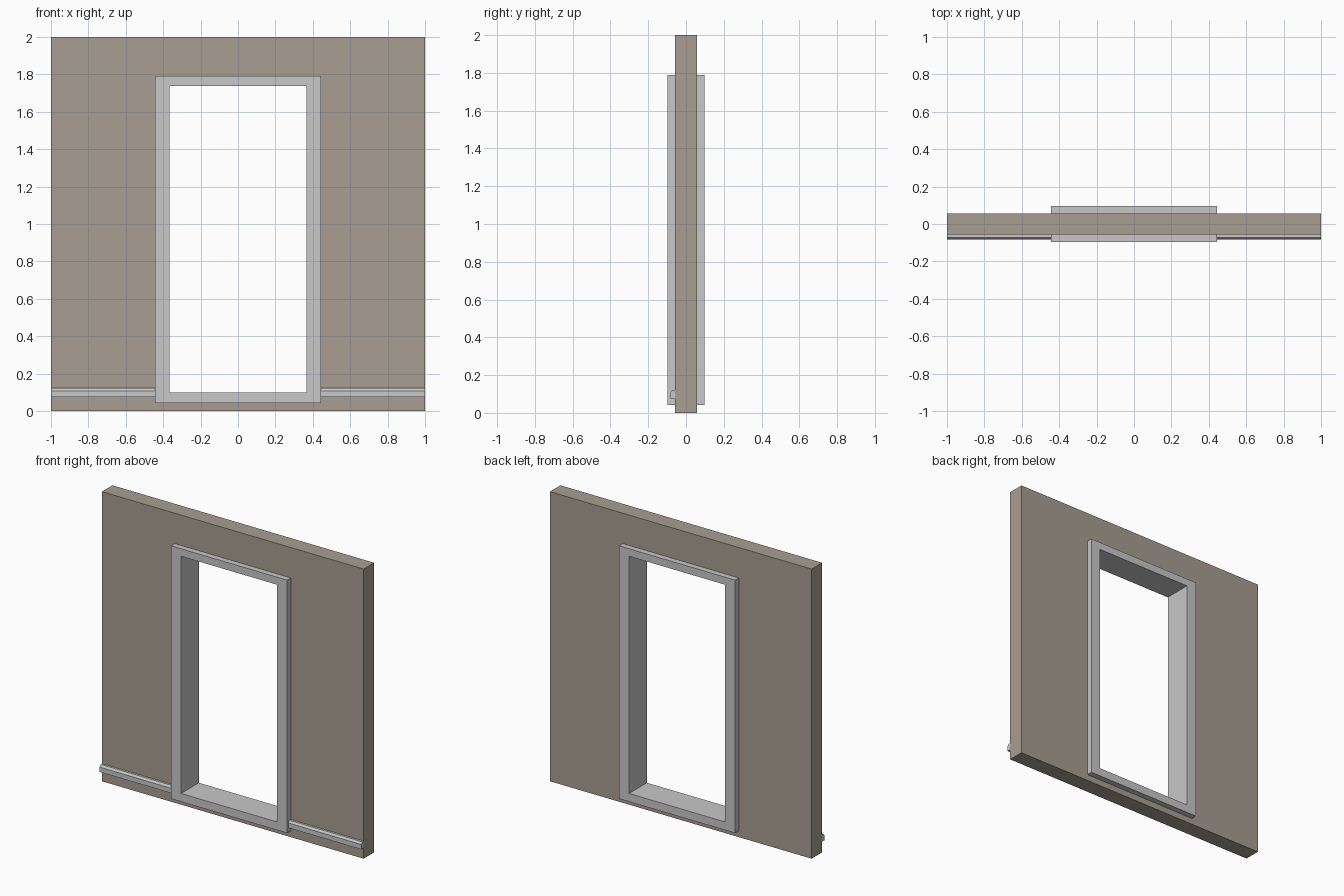
import bpy, bmesh

if "Cube" in bpy.data.objects:
    bpy.data.objects.remove(bpy.data.objects["Cube"])


def material(name, rgb):
    m = bpy.data.materials.new(name)
    m.diffuse_color = (*rgb, 1.0)
    m.use_nodes = True
    m.node_tree.nodes["Principled BSDF"].inputs["Base Color"].default_value = m.diffuse_color
    return m


WALL = material("warm taupe", (0.392, 0.342, 0.287))
TRIM = material("light grey", (0.578, 0.578, 0.578))


def finish(bm, name, mat):
    bmesh.ops.recalc_face_normals(bm, faces=bm.faces)
    me = bpy.data.meshes.new(name)
    bm.to_mesh(me)
    bm.free()
    me.materials.append(mat)
    ob = bpy.data.objects.new(name, me)
    bpy.context.collection.objects.link(ob)
    return ob


def rect_ring(name, mat, outer, inner, depth):
    """Rectangle with a rectangular hole; rects are (half width, z low, z high)."""
    bm = bmesh.new()

    def loop(r, y):
        w, lo, hi = r
        return [bm.verts.new((x, y, z)) for x, z in ((-w, lo), (w, lo), (w, hi), (-w, hi))]

    loops = [loop(outer, -depth), loop(outer, depth), loop(inner, depth), loop(inner, -depth)]
    for k in range(4):
        a, b = loops[k], loops[(k + 1) % 4]
        for i in range(4):
            j = (i + 1) % 4
            bm.faces.new((a[i], a[j], b[j], b[i]))
    return finish(bm, name, mat)


def extrude_x(name, mat, profile, x0, x1):
    """Sweep a (y, z) profile along x."""
    bm = bmesh.new()
    a = [bm.verts.new((x0, y, z)) for y, z in profile]
    b = [bm.verts.new((x1, y, z)) for y, z in profile]
    bm.faces.new(a)
    bm.faces.new(b[::-1])
    for i in range(len(a)):
        j = (i + 1) % len(a)
        bm.faces.new((a[i], b[i], b[j], a[j]))
    return finish(bm, name, mat)


# Wall panel with the doorway opening
rect_ring("wall", WALL, (1.0, 0.0, 2.0), (0.438, 0.048, 1.785), 0.057)

# Door frame lining the opening and standing proud on both sides
rect_ring("door_frame", TRIM, (0.443, 0.043, 1.79), (0.367, 0.1, 1.738), 0.097)

# Chamfered rail along the front, either side of the frame
rail = [(-0.056, 0.074), (-0.083, 0.074), (-0.083, 0.108), (-0.072, 0.122), (-0.056, 0.122)]
for side, name in ((-1, "left_rail"), (1, "right_rail")):
    extrude_x(name, TRIM, rail, side * 0.442, side * 1.0)
